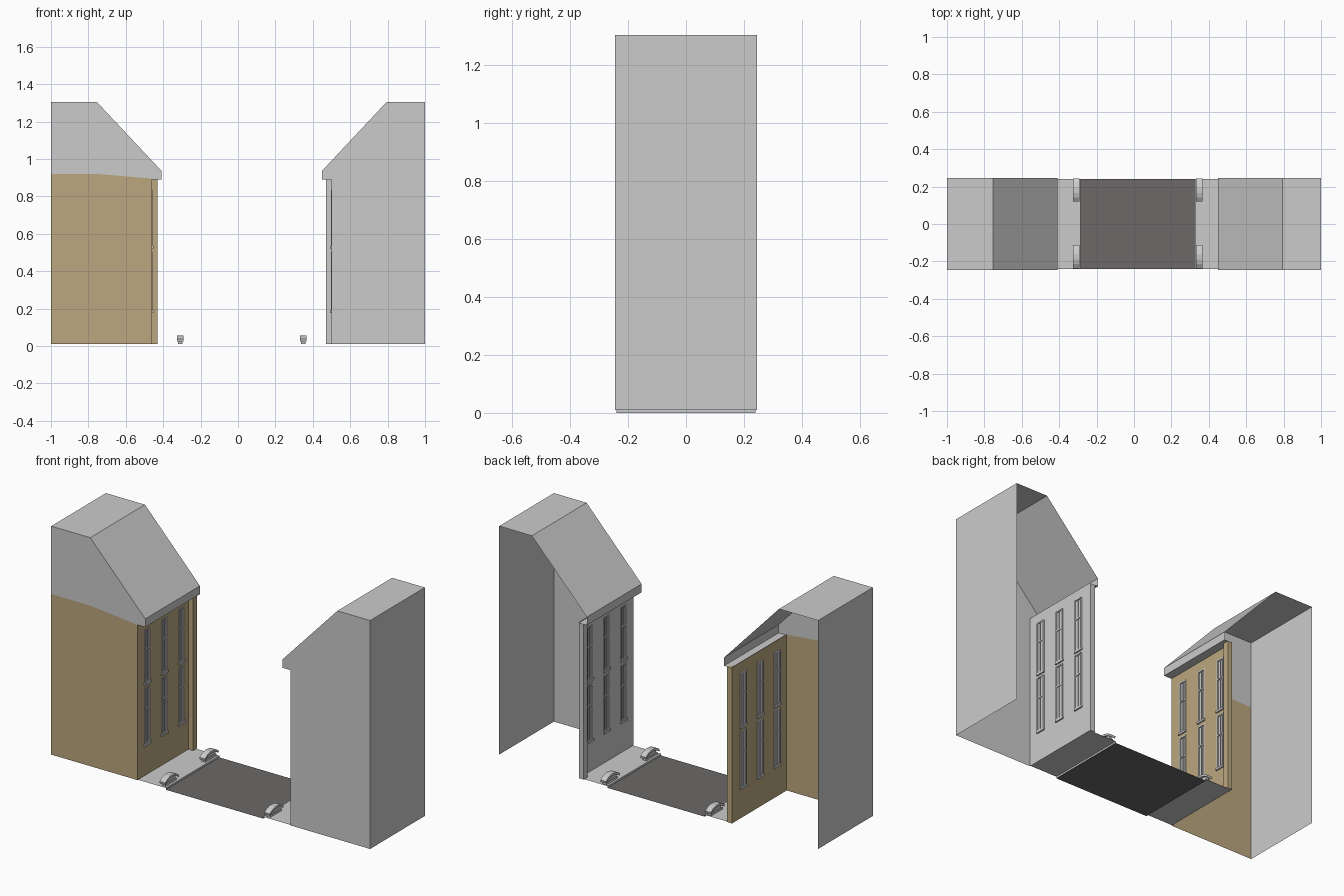
import bpy, bmesh, math
from mathutils import Vector, Matrix

if "Cube" in bpy.data.objects:
    bpy.data.objects.remove(bpy.data.objects["Cube"])

CX, Y = 0.02, 0.245   # street centre line, half depth


def material(name, rgb):
    m = bpy.data.materials.new(name)
    m.diffuse_color = (*rgb, 1)
    m.use_nodes = True
    m.node_tree.nodes["Principled BSDF"].inputs["Base Color"].default_value = m.diffuse_color
    return m


BROWN = material("brown_render", (0.50, 0.39, 0.215))
ASPHALT = material("asphalt", (0.15, 0.14, 0.137))


def finish(name, bm, mat=None):
    bmesh.ops.remove_doubles(bm, verts=bm.verts, dist=1e-5)
    bmesh.ops.recalc_face_normals(bm, faces=bm.faces)
    me = bpy.data.meshes.new(name)
    bm.to_mesh(me)
    bm.free()
    if mat:
        me.materials.append(mat)
    ob = bpy.data.objects.new(name, me)
    bpy.context.collection.objects.link(ob)
    return ob


def face(bm, pts):
    return bm.faces.new([bm.verts.new(p) for p in pts])


def box(bm, x0, x1, y0, y1, z0, z1):
    m = Matrix.Translation(((x0 + x1) / 2, (y0 + y1) / 2, (z0 + z1) / 2))
    bmesh.ops.create_cube(bm, size=1, matrix=m @ Matrix.Diagonal((abs(x1 - x0), y1 - y0, z1 - z0, 1)))


def sheet(bm, pts, y0, y1):
    """Sweep an open (x, z) profile along y."""
    for (xa, za), (xb, zb) in zip(pts, pts[1:]):
        face(bm, [(xa, y0, za), (xb, y0, zb), (xb, y1, zb), (xa, y1, za)])


WIN_Y, WIN_Z, HW = (-0.155, -0.003, 0.149), ((0.185, 0.505), (0.53, 0.835)), 0.026


def house(side, s, outer, mat):
    X = lambda u: CX + s * u      # u = distance from the street centre
    out = X(outer)

    # street facade with window openings
    bm = bmesh.new()
    ys = [-Y] + [c + d for c in WIN_Y for d in (-HW, HW)] + [Y]
    zs = [0.01, *WIN_Z[0], *WIN_Z[1], 0.895]
    for i in range(len(ys) - 1):
        for j in range(len(zs) - 1):
            if not (i % 2 and j % 2):
                face(bm, [(X(.48), ys[a], zs[b]) for a, b in
                          ((i, j), (i + 1, j), (i + 1, j + 1), (i, j + 1))])
    finish(side + "_facade", bm, mat)

    # front side wall
    bm = bmesh.new()
    face(bm, [(x, -Y, z) for x, z in ((out, .01), (X(.48), .01), (X(.48), .895), (X(.775), .92), (out, .92))])
    finish(side + "_side_wall", bm, mat)

    # corner pilaster at the back end of the facade
    bm = bmesh.new()
    box(bm, X(.48), X(.45), 0.212, Y, 0.01, 0.89)
    finish(side + "_pilaster", bm, mat)

    # roof shell with eave, and the rear wall below it
    bm = bmesh.new()
    sheet(bm, [(X(u), z) for u, z in ((.48, .89), (.43, .89), (.43, .937), (.775, 1.305))] + [(out, 1.305)], -Y, Y)
    face(bm, [(x, -Y, z) for x, z in ((out, .92), (X(.775), .92), (X(.48), .89), (X(.43), .89),
                                      (X(.43), .937), (X(.775), 1.305), (out, 1.305))])
    finish(side + "_roof", bm)
    bm = bmesh.new()
    sheet(bm, [(out, .01), (out, 1.305)], -Y, Y)
    finish(side + "_rear_wall", bm)

    # windows: glass, frame, glazing bars and sill
    bm = bmesh.new()
    t = 0.007
    for c in WIN_Y:
        for z0, z1 in WIN_Z:
            a, b = c - HW, c + HW
            face(bm, [(X(.484), a, z0), (X(.484), b, z0), (X(.484), b, z1), (X(.484), a, z1)])
            xs = (X(.488), X(.477))
            box(bm, *xs, a, a + t, z0, z1)
            box(bm, *xs, b - t, b, z0, z1)
            box(bm, *xs, a + t, b - t, z1 - t, z1)
            box(bm, *xs, a + t, b - t, z0, z0 + t)
            zm = z0 + (z1 - z0) * 0.62
            box(bm, *xs, a + t, b - t, zm - .004, zm + .004)
            box(bm, X(.487), X(.479), c - .002, c + .002, z0 + t, z1 - t)
            box(bm, X(.488), X(.472), a - .004, b + .004, z0 - .008, z0 + .004)
    finish(side + "_windows", bm)

    # pavement with kerb face
    bm = bmesh.new()
    sheet(bm, [(X(.48), .01), (X(.305), .01), (X(.305), 0)], -.24, .24)
    finish(side + "_pavement", bm)

    # arched benches beside the kerb
    for label, yc in (("front", -.175), ("back", .182)):
        bm = bmesh.new()
        arch = [(-.062, .036), (-.04, .05), (-.015, .057), (.015, .057), (.04, .05), (.062, .036)]
        ring = [(y, z) for y, z in arch] + [(y * .97, z - .012) for y, z in reversed(arch)]
        f = face(bm, [(X(.346), yc + y, z) for y, z in ring])
        ext = bmesh.ops.extrude_face_region(bm, geom=[f])
        bmesh.ops.translate(bm, vec=(-s * .035, 0, 0),
                            verts=[g for g in ext["geom"] if isinstance(g, bmesh.types.BMVert)])
        box(bm, X(.336), X(.321), yc - .045, yc + .045, .022, .042)
        box(bm, X(.340), X(.317), yc - .05, yc + .05, .01, .022)
        finish(f"{side}_bench_{label}", bm)


house("left", -1, 1.02, BROWN)
house("right", 1, 0.98, None)

# road
bm = bmesh.new()
sheet(bm, [(CX - .305, 0), (CX + .305, 0)], -.24, .24)
finish("road", bm, ASPHALT)
